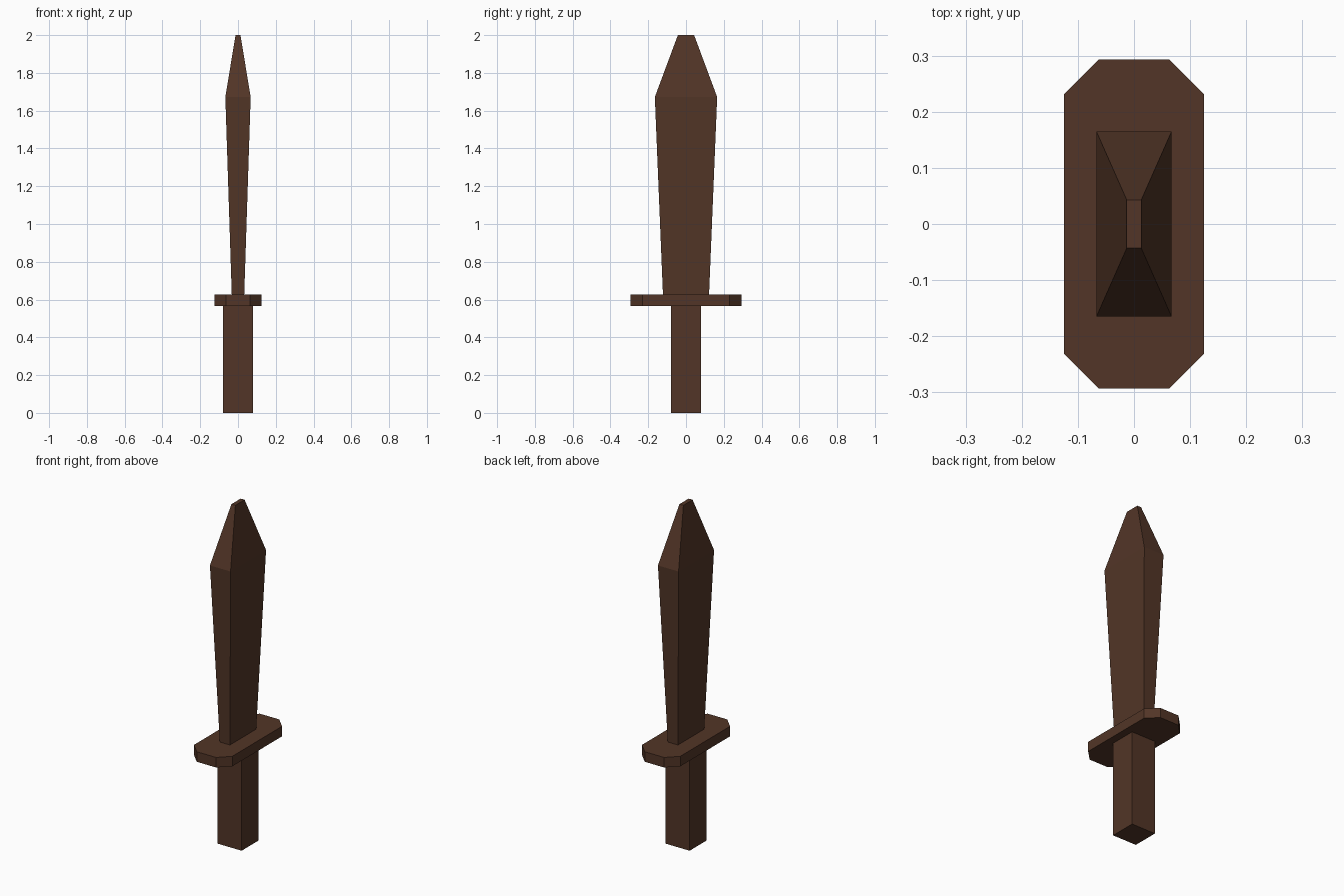
import bpy, bmesh

if "Cube" in bpy.data.objects:
    bpy.data.objects.remove(bpy.data.objects["Cube"])

wood = bpy.data.materials.new("dark_wood")
wood.diffuse_color = (0.085, 0.036, 0.02, 1)
wood.use_nodes = True
wood.node_tree.nodes["Principled BSDF"].inputs["Base Color"].default_value = wood.diffuse_color


def loft(name, sections):
    """Skin a stack of chamfered rectangles: (z, half x, half y, chamfer)."""
    bm = bmesh.new()
    rings = []
    for z, hx, hy, c in sections:
        if c:
            pts = [(hx, -hy + c), (hx, hy - c), (hx - c, hy), (-hx + c, hy),
                   (-hx, hy - c), (-hx, -hy + c), (-hx + c, -hy), (hx - c, -hy)]
        else:
            pts = [(hx, -hy), (hx, hy), (-hx, hy), (-hx, -hy)]
        rings.append([bm.verts.new((x, y, z)) for x, y in pts])
    for a, b in zip(rings, rings[1:]):
        n = len(a)
        for i in range(n):
            j = (i + 1) % n
            bm.faces.new((a[i], a[j], b[j], b[i]))
    bm.faces.new(rings[0][::-1])
    bm.faces.new(rings[-1])
    mesh = bpy.data.meshes.new(name)
    bm.to_mesh(mesh)
    bm.free()
    mesh.materials.append(wood)
    obj = bpy.data.objects.new(name, mesh)
    bpy.context.collection.objects.link(obj)
    return obj


# Square grip
loft("handle", [(0, 0.079, 0.079, 0), (0.567, 0.079, 0.079, 0)])

# Octagonal cross guard
loft("guard", [(0.567, 0.125, 0.293, 0.062), (0.626, 0.125, 0.293, 0.062)])

# Blade widening upward, then tapering to a blunt tip
loft("blade", [(0.626, 0.033, 0.122, 0),
               (1.672, 0.067, 0.165, 0),
               (2.0, 0.013, 0.043, 0)])
